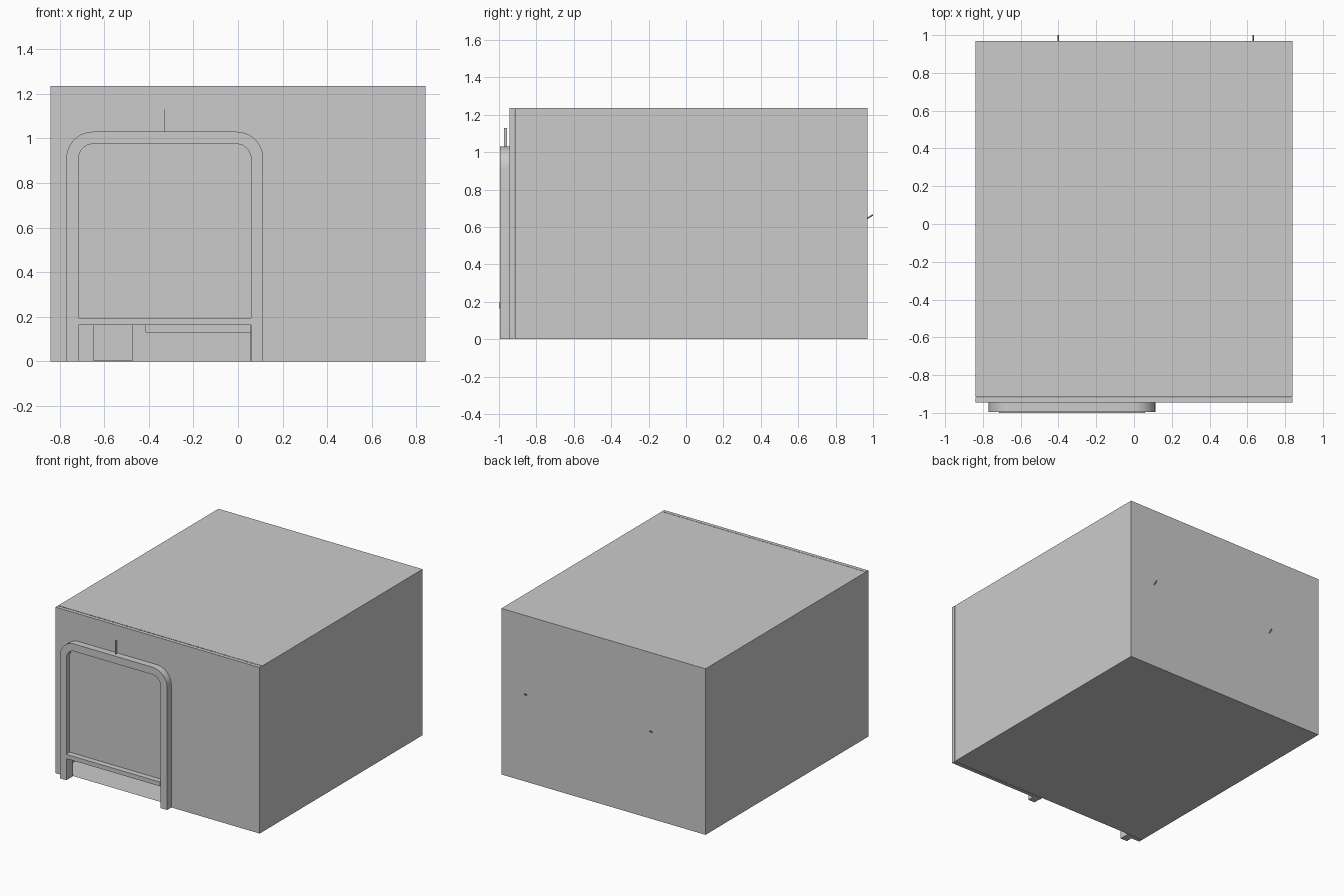
import bpy, bmesh, math
from mathutils import Vector

if "Cube" in bpy.data.objects:
    bpy.data.objects.remove(bpy.data.objects["Cube"])


def finish(name, bm):
    bmesh.ops.recalc_face_normals(bm, faces=bm.faces)
    me = bpy.data.meshes.new(name)
    bm.to_mesh(me)
    bm.free()
    ob = bpy.data.objects.new(name, me)
    bpy.context.collection.objects.link(ob)
    return ob


def box(name, lo, hi, open_front=False):
    bm = bmesh.new()
    bmesh.ops.create_cube(bm, size=1)
    for v in bm.verts:
        v.co = Vector([lo[i] + (v.co[i] + 0.5) * (hi[i] - lo[i]) for i in range(3)])
    if open_front:
        bm.normal_update()
        bmesh.ops.delete(bm, geom=[f for f in bm.faces if f.normal.y < -0.9], context='FACES_ONLY')
    return finish(name, bm)


def extrude_outline(name, pts, y0, y1):
    # flat outline in x-z, pulled along y
    bm = bmesh.new()
    face = bm.faces.new([bm.verts.new((x, y0, z)) for x, z in pts])
    res = bmesh.ops.extrude_face_region(bm, geom=[face])
    for v in res['geom']:
        if isinstance(v, bmesh.types.BMVert):
            v.co.y = y1
    return finish(name, bm)


def arch(x0, x1, z0, z1, r, n=10):
    # rounded-top outline from lower left to lower right
    pts = [(x0, z0)]
    for cx, start in ((x0 + r, math.pi), (x1 - r, math.pi / 2)):
        for i in range(n + 1):
            a = start - i * math.pi / 2 / n
            pts.append((cx + r * math.cos(a), z1 - r + r * math.sin(a)))
    return pts + [(x1, z0)]


def rod(name, a, b, r):
    a, b = Vector(a), Vector(b)
    bpy.ops.mesh.primitive_cylinder_add(vertices=8, radius=r, depth=(b - a).length, location=(a + b) / 2)
    ob = bpy.context.object
    ob.name = name
    ob.rotation_euler = (b - a).to_track_quat('Z', 'Y').to_euler()


# room shell: roof, floor, sides and back
box("room_shell", (-0.84, -0.915, 0), (0.84, 0.97, 1.235), open_front=True)

# front wall with a low opening under the door
extrude_outline("front_wall", [(-0.84, 0), (-0.715, 0), (-0.715, 0.18), (0.055, 0.18), (0.055, 0),
                               (0.84, 0), (0.84, 1.235), (-0.84, 1.235)], -0.945, -0.918)

# rounded door frame
outer = arch(-0.77, 0.113, 0, 1.03, 0.12)
inner = arch(-0.715, 0.058, 0, 0.975, 0.065)
frame = extrude_outline("door_frame", outer + inner[::-1], -0.995, -0.945)
bpy.context.view_layer.objects.active = frame
frame.select_set(True)
bpy.ops.object.shade_smooth_by_angle(angle=math.radians(30))

# raised door and its bottom rail
extrude_outline("door_panel", arch(-0.715, 0.058, 0.17, 0.975, 0.065), -0.958, -0.93)
box("door_bottom_rail", (-0.715, -1.0, 0.163), (0.058, -0.935, 0.195))

# furniture seen under the door
box("crate", (-0.65, 0.4, 0.004), (-0.47, 0.65, 0.3))
box("table_top", (-0.415, 0.4, 0.13), (0.4, 0.8, 0.17))

# small wall hooks at the back
for x in (-0.4, 0.632):
    rod("back_hook", (x, 0.968, 0.645), (x, 0.999, 0.665), 0.004)

# thin strip above the frame
box("frame_strip", (-0.329, -0.972, 1.01), (-0.327, -0.958, 1.13))
